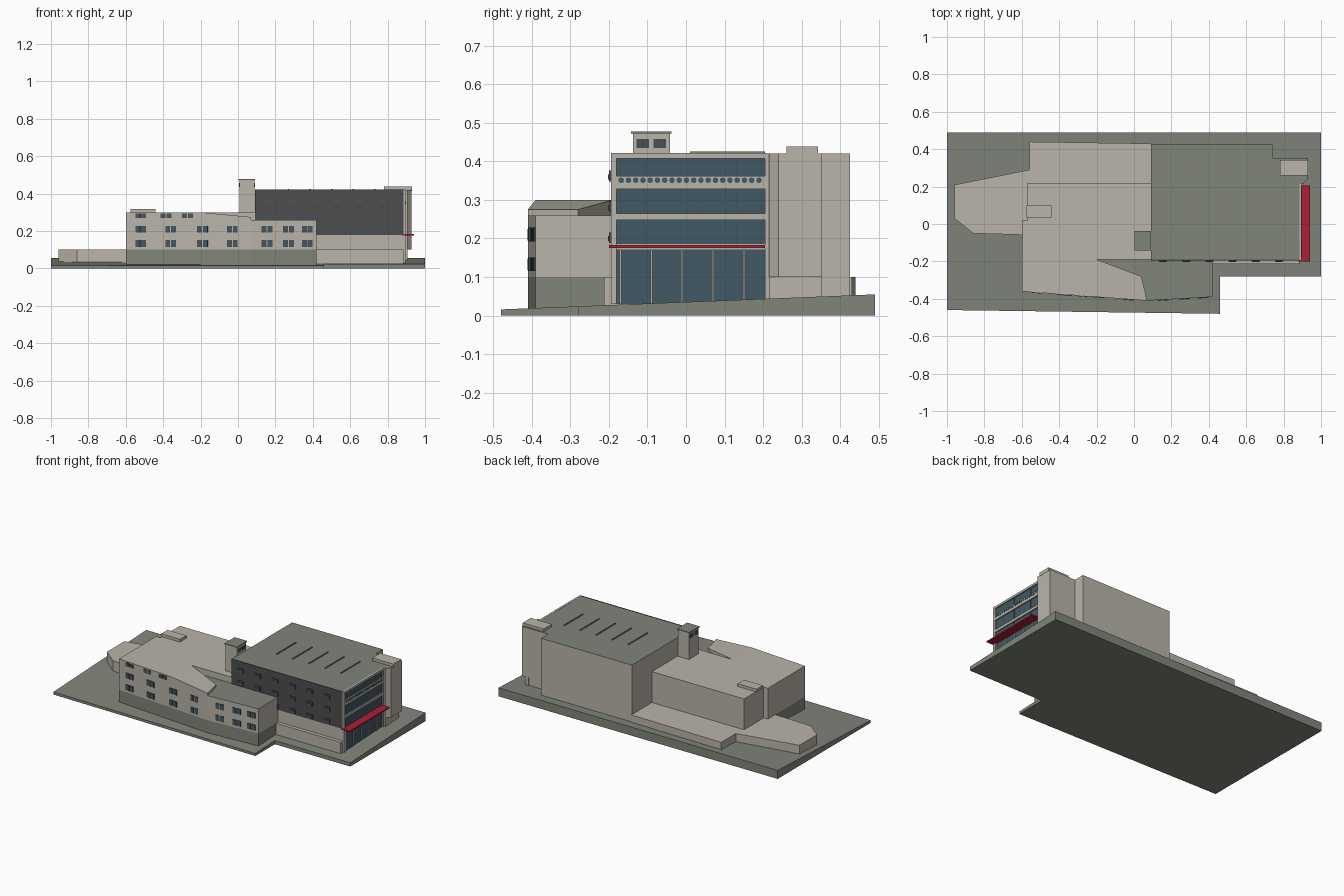
import bpy, bmesh, math
from mathutils import Matrix, Vector

if "Cube" in bpy.data.objects:
    bpy.data.objects.remove(bpy.data.objects["Cube"])


def material(name, rgb):
    m = bpy.data.materials.new(name)
    m.diffuse_color = (*rgb, 1)
    m.use_nodes = True
    m.node_tree.nodes["Principled BSDF"].inputs["Base Color"].default_value = m.diffuse_color
    return m


LIGHT = material("light_render", (0.49, 0.46, 0.405))
GREY = material("grey_green", (0.22, 0.235, 0.195))
DARK = material("dark_cladding", (0.075, 0.075, 0.078))
GLASS = material("blue_glass", (0.05, 0.10, 0.125))
RED = material("red_canopy", (0.42, 0.013, 0.035))


def finish(name, bm, *mats):
    bmesh.ops.recalc_face_normals(bm, faces=bm.faces[:])
    me = bpy.data.meshes.new(name)
    bm.to_mesh(me)
    bm.free()
    for m in mats:
        me.materials.append(m)
    ob = bpy.data.objects.new(name, me)
    bpy.context.collection.objects.link(ob)
    return ob


def prism(name, pts, z0, z1, wall, roof=None):
    """Extruded outline; z1 is a height or a function of x and y."""
    top = z1 if callable(z1) else (lambda x, y: z1)
    bm = bmesh.new()
    lo = [bm.verts.new((x, y, z0)) for x, y in pts]
    hi = [bm.verts.new((x, y, top(x, y))) for x, y in pts]
    bm.faces.new(lo[::-1])
    bm.faces.new(hi).material_index = 1
    n = len(pts)
    for i in range(n):
        j = (i + 1) % n
        bm.faces.new((lo[i], lo[j], hi[j], hi[i]))
    return finish(name, bm, wall, roof or wall)


def boxes(name, items, mat):
    """Joined boxes, each (x0, x1, y0, y1, z0, z1)."""
    bm = bmesh.new()
    for x0, x1, y0, y1, z0, z1 in items:
        mtx = Matrix.Translation(((x0 + x1) / 2, (y0 + y1) / 2, (z0 + z1) / 2))
        mtx = mtx @ Matrix.Diagonal((x1 - x0, y1 - y0, z1 - z0, 1))
        bmesh.ops.create_cube(bm, size=1, matrix=mtx)
    return finish(name, bm, mat)


# Sloping site slab
prism("site_slab", [(-1, -0.46), (0.46, -0.48), (0.46, -0.28), (1, -0.28), (1, 0.49), (-1, 0.49)],
      0, lambda x, y: 0.016 + 0.039 * (y + 0.48) / 0.97, GREY)

# Low terrace at the back and west
prism("terrace", [(-0.96, 0.03), (-0.86, -0.05), (-0.6, -0.058), (0.09, -0.058), (0.09, 0.43),
                  (-0.56, 0.44), (-0.56, 0.29), (-0.96, 0.21)], 0.02, 0.1, LIGHT)

# Front wing plinth, hall, low wing and its sloping roof piece
prism("wing_plinth", [(-0.6, -0.36), (0.07, -0.41), (0.42, -0.39), (0.42, -0.19), (0.09, -0.19),
                      (0.09, -0.05), (-0.6, -0.05)], 0.01, 0.1, GREY)
prism("hall", [(-0.6, -0.36), (-0.2, -0.39), (-0.2, -0.19), (0.09, -0.19), (0.09, 0.22),
               (-0.57, 0.22), (-0.57, 0.02), (-0.6, 0.02)], 0.1, 0.3, LIGHT)
prism("low_wing", [(-0.2, -0.39), (0.07, -0.41), (0.42, -0.39), (0.42, -0.19), (-0.2, -0.19)],
      0.1, 0.26, LIGHT, GREY)
prism("sloping_roof", [(-0.2, -0.39), (0.07, -0.41), (0.04, -0.28), (-0.2, -0.19)],
      0.26, lambda x, y: 0.3 if x < -0.1 else 0.275, LIGHT)
boxes("roof_hatch", [(-0.575, -0.44, 0.035, 0.1, 0.3, 0.318)], LIGHT)

# Chimney with cap and vents
boxes("chimney", [(0.008, 0.088, -0.138, -0.042, 0.29, 0.472)], LIGHT)
boxes("chimney_cap", [(0.002, 0.092, -0.143, -0.038, 0.472, 0.478)], GREY)
boxes("chimney_vents", [(x, x + 0.004, y - 0.016, y + 0.016, 0.435, 0.458)
                        for x in (0.005, 0.087) for y in (-0.112, -0.068)], DARK)

# Tall block, with clad front and low front ledge
prism("tall_block", [(0.09, -0.19), (0.885, -0.19), (0.885, 0.22), (0.885, 0.35), (0.74, 0.35),
                     (0.74, 0.425), (0.09, 0.425)], 0.02, 0.42, LIGHT, GREY)
boxes("front_cladding", [(0.09, 0.885, -0.195, -0.189, 0.18, 0.421)], DARK)
boxes("front_ledge", [(0.42, 0.885, -0.213, -0.18, 0.02, 0.1)], LIGHT)
boxes("roof_fins", [(x - 0.004, x + 0.004, 0.01, 0.205, 0.418, 0.425)
                    for x in (0.27, 0.385, 0.5, 0.615, 0.73)], GREY)

# Stair tower on the east side
prism("stair_tower", [(0.88, 0.215), (0.905, 0.215), (0.928, 0.24), (0.928, 0.353), (0.74, 0.353),
                      (0.74, 0.34), (0.88, 0.34)], 0.1, 0.42, LIGHT, GREY)
boxes("stair_base", [(0.88, 0.905, 0.215, 0.353, 0.03, 0.1)], LIGHT)
boxes("stair_cap", [(0.78, 0.93, 0.26, 0.342, 0.415, 0.438)], LIGHT)

# Cladding windows: dark frames with glass strips
cols = [0.155 + 0.124 * i for i in range(6)]
rows = (0.2, 0.28, 0.36)
boxes("cladding_frames", [(x - 0.022, x + 0.022, -0.2, -0.194, z - 0.012, z + 0.016)
                          for x in cols for z in rows], DARK)
boxes("cladding_windows", [(x - 0.018, x + 0.018, -0.202, -0.199, z - 0.007, z + 0.006)
                           for x in cols for z in rows], GLASS)

# East glass front, mullions and projecting bands
bands = [(0.03, 0.172), (0.185, 0.248), (0.265, 0.328), (0.362, 0.407)]
boxes("east_glazing", [(0.884, 0.888, -0.18, 0.205, a, b) for a, b in bands], GLASS)
boxes("ground_mullions", [(0.887, 0.892, y - 0.0025, y + 0.0025, 0.03, 0.172)
                          for y in [-0.17 + 0.08 * i for i in range(5)]], LIGHT)
boxes("upper_mullions", [(0.887, 0.89, y - 0.0012, y + 0.0012, a, b) for a, b in bands[1:]
                         for y in (-0.17, -0.108, -0.015, 0.04, 0.132, 0.195)], DARK)
boxes("east_bands", [(0.884, 0.896, -0.195, 0.21, a, b) for a, b in
                     ((0.248, 0.265), (0.328, 0.362), (0.407, 0.421))]
      + [(0.884, 0.896, -0.195, -0.18, 0.03, 0.42), (0.884, 0.896, 0.205, 0.215, 0.03, 0.42)], LIGHT)
boxes("canopy", [(0.88, 0.94, -0.2, 0.205, 0.175, 0.183)], RED)

# Row of small rounded openings in the upper band
bm = bmesh.new()
for i in range(20):
    mtx = Matrix.Translation((0.896, -0.168 + 0.0188 * i, 0.351)) @ Matrix.Rotation(math.pi / 2, 4, 'Y')
    bmesh.ops.create_cone(bm, cap_ends=True, segments=8, radius1=0.0075, radius2=0.0075,
                          depth=0.004, matrix=mtx)
finish("round_openings", bm, GLASS)


# Paired windows along the bent front wall of the wing
def wing_windows(name, width, depth, mat, offsets, grow):
    bm = bmesh.new()
    spots = [(x, z, 0.036) for x in (-0.52, -0.36, -0.19, -0.03, 0.155, 0.27, 0.37)
             for z in (0.133, 0.21)]
    spots += [(x, 0.281, 0.024) for x in (-0.52, -0.385, -0.27)]
    for x, z, h in spots:
        a, b = (Vector((-0.6, -0.36, 0)), Vector((0.07, -0.41, 0))) if x < 0.07 else \
               (Vector((0.07, -0.41, 0)), Vector((0.42, -0.39, 0)))
        p = a.lerp(b, (x - a.x) / (b.x - a.x))
        turn = Matrix.Rotation(math.atan2(b.y - a.y, b.x - a.x), 4, 'Z')
        for dx in offsets:
            mtx = Matrix.Translation((p.x, p.y, z)) @ turn @ Matrix.Translation((dx, 0, 0))
            bmesh.ops.create_cube(bm, size=1,
                                  matrix=mtx @ Matrix.Diagonal((width, depth, h + grow, 1)))
    finish(name, bm, mat)


wing_windows("wing_window_frames", 0.026, 0.006, DARK, (-0.0155, 0.0155), 0)
wing_windows("wing_window_glass", 0.02, 0.009, GLASS, (-0.0155, 0.0155), -0.006)
